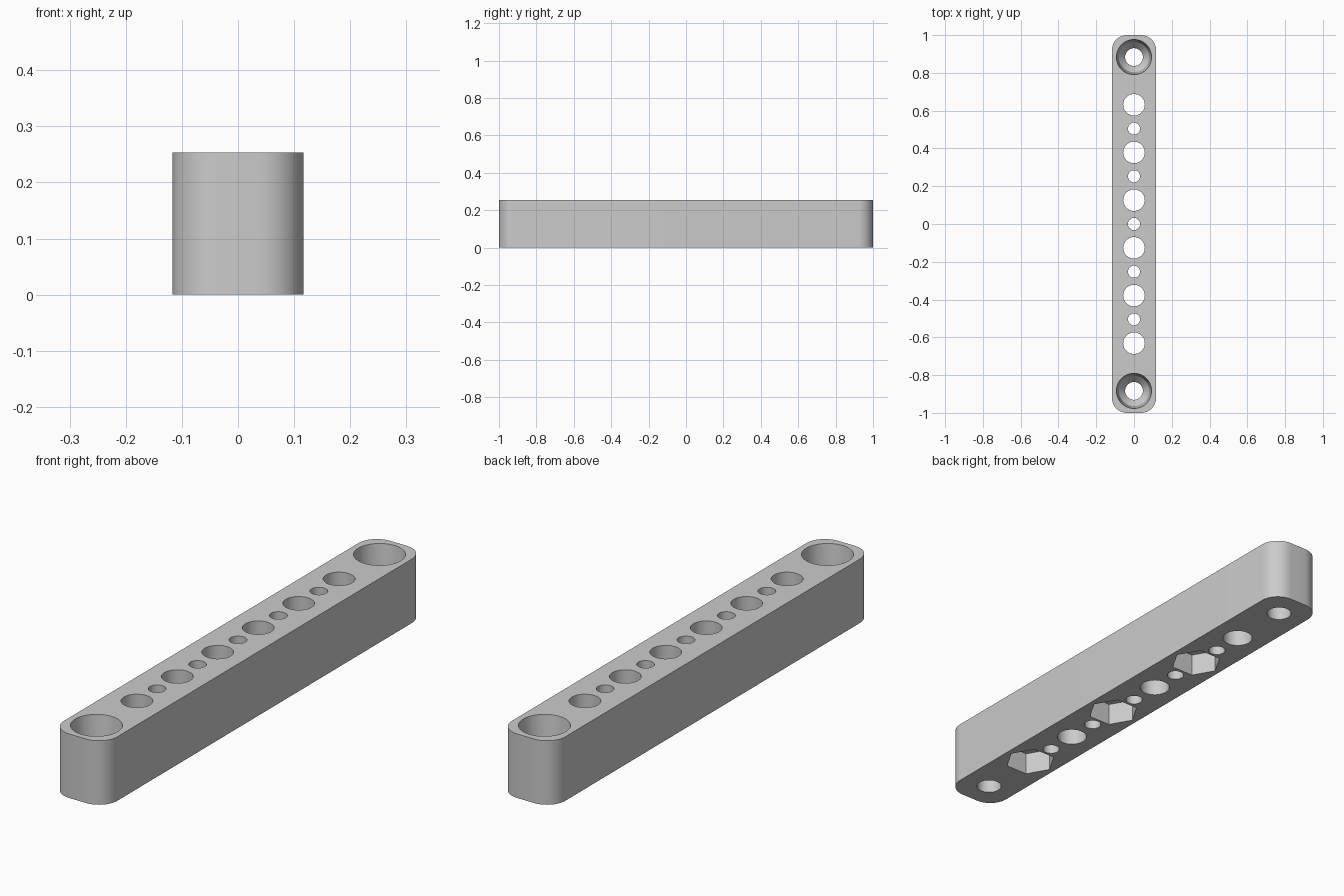
import bpy, bmesh, math

if "Cube" in bpy.data.objects:
    bpy.data.objects.remove(bpy.data.objects["Cube"], do_unlink=True)

HALF_W, HALF_L, HEIGHT, CORNER = 0.117, 1.0, 0.253, 0.08
PITCH = 0.2525
OVER = 0.02  # how far cutters reach past the surfaces

grey = bpy.data.materials.new("light_grey")
grey.use_nodes = True
grey.diffuse_color = (0.6, 0.6, 0.6, 1)
grey.node_tree.nodes["Principled BSDF"].inputs["Base Color"].default_value = (0.6, 0.6, 0.6, 1)


def make_object(name, bm):
    bmesh.ops.recalc_face_normals(bm, faces=bm.faces)
    mesh = bpy.data.meshes.new(name)
    bm.to_mesh(mesh)
    bm.free()
    mesh.materials.append(grey)
    obj = bpy.data.objects.new(name, mesh)
    bpy.context.collection.objects.link(obj)
    return obj


def skin(name, rings):
    """Closed solid from a stack of matching rings."""
    bm = bmesh.new()
    loops = [[bm.verts.new(p) for p in ring] for ring in rings]
    n = len(loops[0])
    for low, high in zip(loops, loops[1:]):
        for i in range(n):
            j = (i + 1) % n
            bm.faces.new((low[i], low[j], high[j], high[i]))
    bm.faces.new(loops[0])
    bm.faces.new(loops[-1])
    return make_object(name, bm)


def ring(r, y, z, sides):
    return [(r * math.cos(math.tau * i / sides),
             y + r * math.sin(math.tau * i / sides), z) for i in range(sides)]


def cutter(name, y, profile, sides=48):
    """Turned cutter; profile lists (radius, height) from bottom to top."""
    obj = skin(name, [ring(r, y, z, sides) for r, z in profile])
    obj.hide_render = True
    return obj


def outline(z, steps=10):
    """Rounded rectangle of the bar."""
    pts = []
    for k, (sx, sy) in enumerate([(1, 1), (-1, 1), (-1, -1), (1, -1)]):
        for s in range(steps + 1):
            a = math.pi / 2 * (k + s / steps)
            pts.append((sx * (HALF_W - CORNER) + CORNER * math.cos(a),
                        sy * (HALF_L - CORNER) + CORNER * math.sin(a), z))
    return pts


# Bar body
bar = skin("drilled_bar", [outline(0), outline(HEIGHT)])

cutters = []

# Large through holes, every second one with a hexagonal nut pocket below
for i in range(6):
    y = (i - 2.5) * PITCH
    cutters.append(cutter("large_hole", y, [(0.057, -OVER), (0.057, HEIGHT + OVER)]))
    if i % 2 == 0:
        cutters.append(cutter("nut_pocket", y, [(0.097, -OVER), (0.097, 0.09)], sides=6))

# Small through holes between them
for i in range(5):
    cutters.append(cutter("small_hole", (i - 2) * PITCH,
                          [(0.032, -OVER), (0.032, HEIGHT + OVER)], sides=32))

# Recessed screw holes at both ends
for side in (-1, 1):
    cutters.append(cutter("screw_hole", side * 3.5 * PITCH,
                          [(0.047, -OVER), (0.047, 0.07), (0.08, 0.11),
                           (0.093, HEIGHT), (0.093, HEIGHT + OVER)], sides=64))

# Cut the holes and discard the cutters
bpy.ops.object.select_all(action='DESELECT')
bpy.context.view_layer.objects.active = bar
bar.select_set(True)
for c in cutters:
    mod = bar.modifiers.new("cut", 'BOOLEAN')
    mod.operation = 'DIFFERENCE'
    mod.solver = 'EXACT'
    mod.object = c
    bpy.ops.object.modifier_apply(modifier=mod.name)
    bpy.data.objects.remove(c, do_unlink=True)

bpy.ops.object.shade_smooth_by_angle(angle=math.radians(30))
